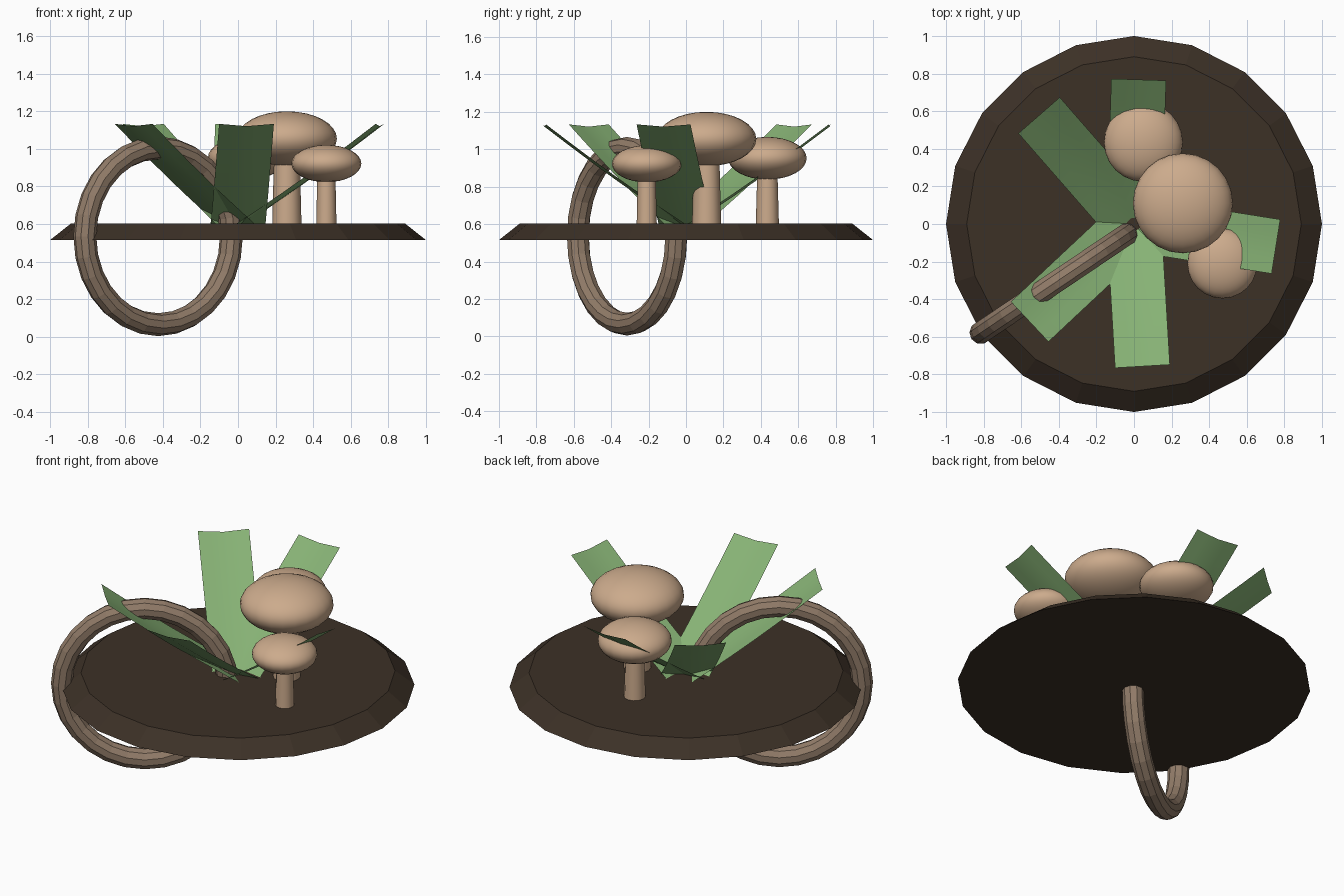
import bpy, bmesh, math
from mathutils import Vector, Matrix

cube = bpy.data.objects.get("Cube")
if cube:
    bpy.data.objects.remove(cube, do_unlink=True)


def material(name, srgb):
    lin = [((c + 0.055) / 1.055) ** 2.4 for c in srgb] + [1]
    m = bpy.data.materials.new(name)
    m.use_nodes = True
    m.diffuse_color = lin
    bsdf = next(n for n in m.node_tree.nodes if n.type == 'BSDF_PRINCIPLED')
    bsdf.inputs["Base Color"].default_value = lin
    return m


soil = material("dark soil brown", (0.235, 0.19, 0.15))
vine = material("vine brown", (0.57, 0.485, 0.41))
tan = material("mushroom tan", (0.80, 0.67, 0.55))
green = material("leaf green", (0.53, 0.70, 0.46))


def finish(obj, name, mat, smooth=False):
    obj.name = name
    obj.data.name = name
    obj.data.materials.append(mat)
    if smooth:
        obj.data.shade_smooth()
    return obj


def cone(name, mat, sides, r_low, r_high, low, high, x=0, y=0, smooth=False):
    bpy.ops.mesh.primitive_cone_add(vertices=sides, radius1=r_low, radius2=r_high,
                                    depth=high - low, location=(x, y, (low + high) / 2))
    obj = finish(bpy.context.object, name, mat)
    if smooth:
        bpy.ops.object.shade_smooth_by_angle(angle=math.radians(50))
    return obj


# Round ground plate with a sloping rim
cone("ground_plate", soil, 20, 1.0, 0.89, 0.515, 0.602)

# Upright ring passing through the plate
bpy.ops.mesh.primitive_torus_add(major_segments=28, minor_segments=10,
                                 major_radius=0.47, minor_radius=0.061,
                                 location=(-0.425, -0.315, 0.535),
                                 rotation=(math.pi / 2, 0, math.radians(34)))
finish(bpy.context.object, "vine_ring", vine)


# Mushrooms: tapered stem and flattened round cap
def mushroom(name, x, y, cap_z, cap_r, cap_h, r_low, r_high):
    cone(name + "_stem", tan, 12, r_low, r_high, 0.59, cap_z, x, y, True)
    bpy.ops.mesh.primitive_uv_sphere_add(segments=24, ring_count=16, radius=1,
                                         location=(x, y, cap_z))
    cap = bpy.context.object
    cap.scale = (cap_r, cap_r, cap_h)
    finish(cap, name + "_cap", tan, True)


mushroom("large_mushroom", 0.26, 0.11, 1.055, 0.266, 0.145, 0.078, 0.066)
mushroom("small_mushroom", 0.47, -0.21, 0.922, 0.186, 0.099, 0.054, 0.047)
mushroom("medium_mushroom", 0.05, 0.435, 0.952, 0.21, 0.114, 0.062, 0.052)


# Broad leaf strips rising outward from the middle, with a slight crease
def leaf(name, tip_x, tip_y):
    start, tip = Vector((0, 0, 0.592)), Vector((tip_x, tip_y, 1.133))
    side = Vector((-tip_y, tip_x, 0)).normalized() * 0.146
    bm = bmesh.new()
    bmesh.ops.create_grid(bm, x_segments=4, y_segments=6, size=1)
    for v in bm.verts:
        across, along = v.co.x, (v.co.y + 1) / 2
        v.co = start.lerp(tip, along) + side * across
        v.co.z -= 0.012 * (1 - abs(across)) + 0.012 * math.sin(math.pi * along)
    bm.normal_update()
    if sum(f.normal.z for f in bm.faces) < 0:
        bmesh.ops.reverse_faces(bm, faces=bm.faces)
    mesh = bpy.data.meshes.new(name)
    bm.to_mesh(mesh)
    bm.free()
    obj = bpy.data.objects.new(name, mesh)
    bpy.context.collection.objects.link(obj)
    finish(obj, name, green, True)


leaf("back_leaf", 0.025, 0.768)
leaf("back_right_leaf", -0.505, 0.578)
leaf("front_right_leaf", -0.555, -0.52)
leaf("front_leaf", 0.045, -0.757)
leaf("left_leaf", 0.755, -0.12)
